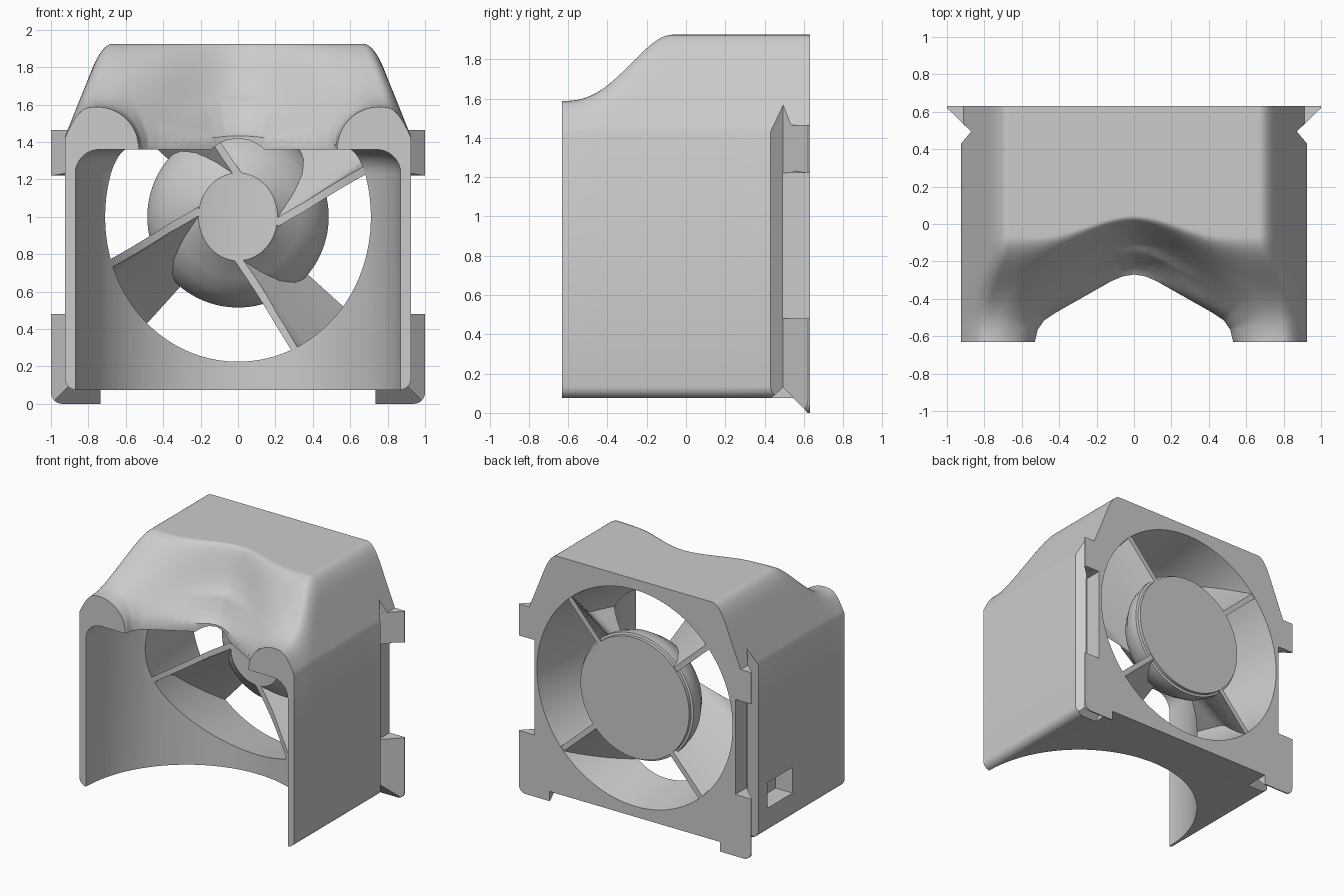
import bpy, bmesh, math
from mathutils import Vector

if "Cube" in bpy.data.objects:
    bpy.data.objects.remove(bpy.data.objects["Cube"])

FRONT, BACK, CZ = -0.63, 0.63, 1.0


def make(name, verts, faces):
    bm = bmesh.new()
    vs = [bm.verts.new(v) for v in verts]
    for f in faces:
        bm.faces.new([vs[i] for i in f])
    bmesh.ops.recalc_face_normals(bm, faces=bm.faces)
    me = bpy.data.meshes.new(name)
    bm.to_mesh(me)
    bm.free()
    ob = bpy.data.objects.new(name, me)
    bpy.context.collection.objects.link(ob)
    return ob


def loft(name, sections):
    """Solid through a row of equal-length closed sections."""
    n, m = len(sections[0]), len(sections)
    faces = [list(range(n)), list(range((m - 1) * n, m * n))]
    for k in range(m - 1):
        for i in range(n):
            j = (i + 1) % n
            faces.append([k * n + i, k * n + j, (k + 1) * n + j, (k + 1) * n + i])
    return make(name, [p for s in sections for p in s], faces)


def prism(name, pts, lo, hi, axis):
    def put(a, b, h):
        return (a, b, h) if axis == 'z' else (h, a, b)
    return loft(name, [[put(a, b, h) for a, b in pts] for h in (lo, hi)])


def block(name, rects):
    """Box or frustum along y from (y, x0, x1, z0, z1) sections."""
    return loft(name, [[(a, y, c), (b, y, c), (b, y, d), (a, y, d)] for y, a, b, c, d in rects])


def lathe(name, prof, axis, origin, n=96):
    """Revolve (radius, height) rings around the y or z axis."""
    secs = []
    for r, h in prof:
        ring = []
        for i in range(n):
            a = 2 * math.pi * i / n
            u, v = r * math.cos(a), r * math.sin(a)
            ring.append((u, h, v + origin) if axis == 'y' else (u, v + origin, h))
        secs.append(ring)
    return loft(name, secs)


def boolean(ob, other, op='DIFFERENCE', keep=False):
    m = ob.modifiers.new('bool', 'BOOLEAN')
    m.operation, m.object, m.solver = op, other, 'EXACT'
    bpy.context.view_layer.objects.active = ob
    bpy.ops.object.modifier_apply(modifier=m.name)
    if not keep:
        bpy.data.objects.remove(other, do_unlink=True)


def smooth(ob, angle=30):
    bpy.ops.object.select_all(action='DESELECT')
    ob.select_set(True)
    bpy.context.view_layer.objects.active = ob
    bpy.ops.object.shade_smooth_by_angle(angle=math.radians(angle))


def interp(pts, t):
    if t <= pts[0][0]:
        return pts[0][1]
    for (a, u), (b, v) in zip(pts, pts[1:]):
        if t <= b:
            return u + (v - u) * (t - a) / (b - a)
    return pts[-1][1]


def step(t):
    t = max(0, min(1, t))
    return t * t * (3 - 2 * t)


def smin(a, b, k):
    h = max(k - abs(a - b), 0) / k
    return min(a, b) - h * h * k / 4


# Half outline of the front opening, seen from above
GAP = [(0, -.27), (.06, -.28), (.12, -.305), (.42, -.475), (.48, -.515),
       (.515, -.565), (.53, -.63), (.53, -.8)]
# Edge roll near the middle of the opening: distance -> height
ROLL = [(0, .0), (.03, .025), (.06, .065), (.09, .12), (.115, .175), (.14, .2),
        (.18, .218), (.225, .225)]
R = .225


def gap_distance(x, y):
    if x < .53 and y < interp(GAP[:7], x):
        return 0.0
    best = 9
    p = Vector((x, y))
    for a, b in zip(GAP, GAP[1:]):
        a, b = Vector(a), Vector(b)
        t = max(0, min(1, (p - a).dot(b - a) / (b - a).length_squared))
        best = min(best, (p - a - (b - a) * t).length)
    return best


def hood_z(x, y):
    x = abs(x)
    mid = step(1 - x / .5)
    # slope from the low front rim up to the flat roof
    y0 = -.63 + .48 * step(1 - x / .68) ** .9
    y1 = -.07 + .11 * mid
    t = max(0, min(1, (y - y0) / (y1 - y0))) ** 1.3
    low = 1.588 + .068 * mid
    z = low + (1.925 - low) * step(t)
    # round off towards the opening and towards the outer side
    d = min(gap_distance(x, y), R)
    circ = math.sqrt(max(R * R - (R - d) ** 2, 0))
    z -= R - (circ + (interp(ROLL, d) - circ) * mid)
    z -= R - math.sqrt(R * R - max(x - .755, 0) ** 2)
    return smin(z, 1.84 + (.76 - x) * 2.485, .14)


# Shroud body: sections lofted from front to back
xs = [-.925 + 1.85 * i / 150 for i in range(151)]
ys = [FRONT + .73 * i / 76 for i in range(77)] + [.25, BACK]
arc = [(.865 + .06 * math.cos(a), .135 - .06 * math.sin(a))
       for a in (math.pi / 2 * i / 6 for i in range(7))]
sections = []
for y in ys:
    ring = [(x, y, hood_z(x, y)) for x in xs]
    ring += [(x, y, z) for x, z in arc] + [(-x, y, z) for x, z in reversed(arc)]
    sections.append(ring)
body = loft('fan_shroud', sections)

# Side grooves, clip notches and flared mounting tabs
for s in (-1, 1):
    boolean(body, prism('groove', [(s * x, y) for x, y in
            ((.98, .365), (.87, .495), (1.05, .668), (1.2, .6))], -.1, 2.1, 'z'))
    boolean(body, prism('foot_groove', [(.37, .02), (.495, .13), (.68, -.05)],
                        s * .735, s * 1.1, 'x'))
    boolean(body, block('notch', [(y, s * .866, s * 1.1, .48, 1.22) for y in (.49, .7)]))
    for z0, z1, low in ((.13, .48, 0), (1.24, 1.465, 1.22)):
        tab = block('tab', [(.495, s * .735, s * .871, z0, z1),
                            (.62, s * .735, s * 1, low, z1),
                            (BACK, s * .735, s * 1, low, z1)])
        boolean(body, tab, 'UNION')
    # rounded lower corner of the back plate
    corner = [(s * 1.02, -.02)] + [(s * (.94 + .06 * math.cos(a)), .06 - .06 * math.sin(a))
                                   for a in (math.pi / 2 * i / 6 for i in range(7))]
    boolean(body, loft('corner', [[(x, y, z) for x, z in corner] for y in (.4, .7)]))

# Conical fan bore, sloped off beneath the hood
prof = [(r, -.35) for r in (.01, .2, .35, .5, .6)]
prof += [(.733 + .175 * y, y) for y in (-.35, -.2, -.05, .1, .25, .45, .7)]
bore = lathe('bore', prof, 'y', CZ)
for v in bore.data.vertices:
    v.co.y = max(v.co.y, -.28 + 1.07 * (v.co.z - 1.41))
boolean(body, bore)

# Round front recess with a filleted ceiling
fillet = [(.74 + .13 * math.cos(a), 1.23 + .13 * math.sin(a))
          for a in (math.pi / 2 * i / 8 for i in range(9))]
boolean(body, lathe('recess', [(.87, -.3)] + fillet, 'z', FRONT, 128))

# Opening between the two front arches
half = GAP[1:]
boolean(body, prism('gap', [(-x, y) for x, y in reversed(half)] + GAP, 1.3, 2.2, 'z'))

# Cable pocket in the left wall
boolean(body, block('pocket', [(y, -1.1, -.78, .27, .47) for y in (.01, .32)]))
smooth(body, 35)

# Hub and twisted vanes, trimmed by the same round recess
trim = lathe('recess_cutter', [(.87, -.3), (.87, 2.3)], 'z', FRONT, 128)
hub = lathe('motor_hub', [(.468, BACK), (.468, .605), (.485, .60), (.485, .56), (.465, .48),
                          (.41, .39), (.33, .315), (.235, .24), (.18, .18), (.1, .1)], 'y', CZ)
boolean(hub, trim, keep=True)
smooth(hub)


def vane(k):
    turn = math.pi / 2 * k
    c, s = math.cos(turn), math.sin(turn)
    secs = []
    for i in range(19):
        y = .625 - .825 * i / 18
        t = min((.625 - y) / .43, 1) + max(0, .195 - y) * .25
        a = Vector((.29, -.26)).lerp(Vector((-.05, -.2)), t)
        b = Vector((.654, -.589)).lerp(Vector((.36, -.80)), t)
        e = (b - a).normalized() * .02
        n = Vector((-e.y, e.x))
        pts = [a - n, b - n, b + n, a + n]
        secs.append([(p.x * c - p.y * s, y, CZ + p.x * s + p.y * c) for p in pts])
    ob = loft('vane_%d' % (k + 1), secs)
    boolean(ob, trim, keep=True)
    smooth(ob)


for k in range(4):
    vane(k)
bpy.data.objects.remove(trim, do_unlink=True)
